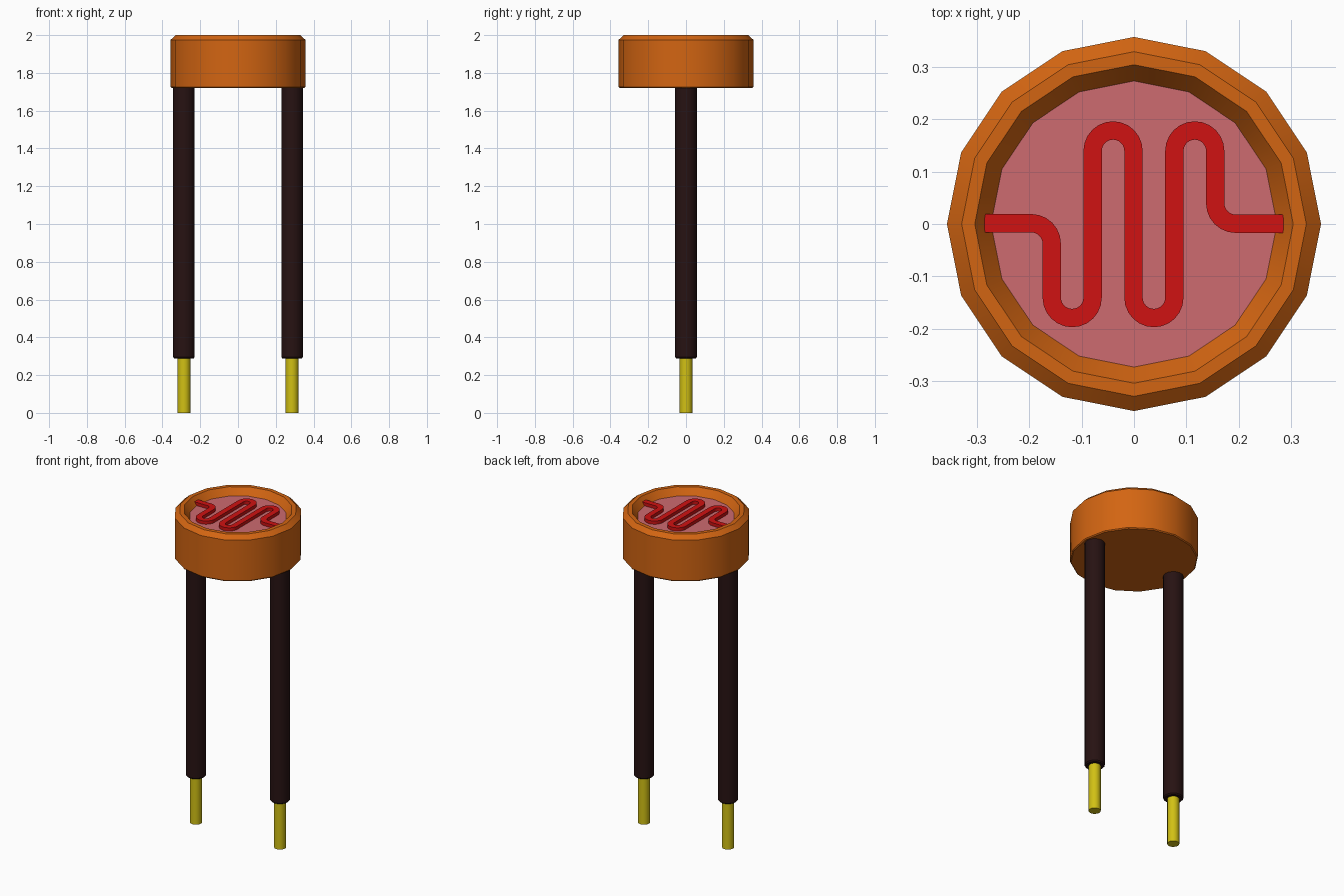
import bpy, bmesh, math
from mathutils import Vector

if "Cube" in bpy.data.objects:
    bpy.data.objects.remove(bpy.data.objects["Cube"], do_unlink=True)


def material(name, rgb):
    m = bpy.data.materials.new(name)
    m.use_nodes = True
    m.diffuse_color = (*rgb, 1)
    m.node_tree.nodes["Principled BSDF"].inputs["Base Color"].default_value = (*rgb, 1)
    return m


ORANGE = material("orange_casing", (0.65, 0.13, 0.006))
PINK = material("pink_face", (0.61, 0.145, 0.16))
RED = material("red_track", (0.63, 0.006, 0.006))
DARK = material("dark_sleeve", (0.02, 0.006, 0.006))
YELLOW = material("yellow_metal", (0.64, 0.53, 0.007))


def finish(name, bm, mats):
    bmesh.ops.recalc_face_normals(bm, faces=bm.faces)
    me = bpy.data.meshes.new(name)
    bm.to_mesh(me)
    bm.free()
    for m in mats:
        me.materials.append(m)
    ob = bpy.data.objects.new(name, me)
    bpy.context.collection.objects.link(ob)
    bpy.ops.object.select_all(action='DESELECT')
    ob.select_set(True)
    bpy.context.view_layer.objects.active = ob
    bpy.ops.object.shade_smooth_by_angle(angle=math.radians(30))
    return ob


def lathe(name, profile, mats, x=0.0, sides=16):
    """Turn (radius, z) points round a vertical axis; the last cap takes the last material."""
    bm = bmesh.new()
    rings = []
    for r, z in profile:
        angles = [2 * math.pi * i / sides for i in range(sides)]
        rings.append([bm.verts.new((x + r * math.cos(a), r * math.sin(a), z)) for a in angles])
    for lo, hi in zip(rings, rings[1:]):
        for i in range(sides):
            j = (i + 1) % sides
            bm.faces.new((lo[i], lo[j], hi[j], hi[i]))
    bm.faces.new(rings[0][::-1])
    bm.faces.new(rings[-1]).material_index = len(mats) - 1
    return finish(name, bm, mats)


# Casing: chamfered rim with a sunken pink face
FLOOR = 1.957
lathe("casing", [(0.352, 1.72), (0.357, 1.726), (0.357, 1.975), (0.329, 2.0),
                 (0.304, 2.0), (0.273, FLOOR)], [ORANGE, PINK])

# Two sleeved legs with bare metal tips
for side, x in (("left", 0.286), ("right", -0.286)):
    lathe(side + "_leg_sleeve", [(0.051, 0.288), (0.057, 0.295), (0.057, 1.73)], [DARK], x)
    lathe(side + "_leg_tip", [(0.034, 0.0), (0.034, 0.31)], [YELLOW], x)

# Winding track: straight runs, each followed by a turn (degrees, left is positive)
WIDTH, TOP = 0.035, 1.977
moves = [(0.089, -90), (0.103, 180), (0.28, -180), (0.28, 180),
         (0.28, -180), (0.10, 90), (0.091, 0)]
RADIUS = 0.039
pos, heading = Vector((-0.285, 0.0015)), 0.0
path = [(pos.copy(), heading)]
for run, turn in moves:
    pos = pos + run * Vector((math.cos(heading), math.sin(heading)))
    path.append((pos.copy(), heading))
    sign = 1 if turn > 0 else -1
    centre = pos + sign * RADIUS * Vector((-math.sin(heading), math.cos(heading)))
    steps = abs(turn) // 15
    for _ in range(steps):
        heading += sign * math.radians(15)
        pos = centre - sign * RADIUS * Vector((-math.sin(heading), math.cos(heading)))
        path.append((pos.copy(), heading))

bm = bmesh.new()
sections = []
for p, h in path:
    n = Vector((-math.sin(h), math.cos(h))) * WIDTH / 2
    corners = ((p + n, FLOOR - 0.01), (p + n, TOP), (p - n, TOP), (p - n, FLOOR - 0.01))
    sections.append([bm.verts.new((q.x, q.y, z)) for q, z in corners])
for a, b in zip(sections, sections[1:]):
    for i in range(4):
        j = (i + 1) % 4
        bm.faces.new((a[i], a[j], b[j], b[i]))
bm.faces.new(sections[0])
bm.faces.new(sections[-1][::-1])
finish("winding_track", bm, [RED])
